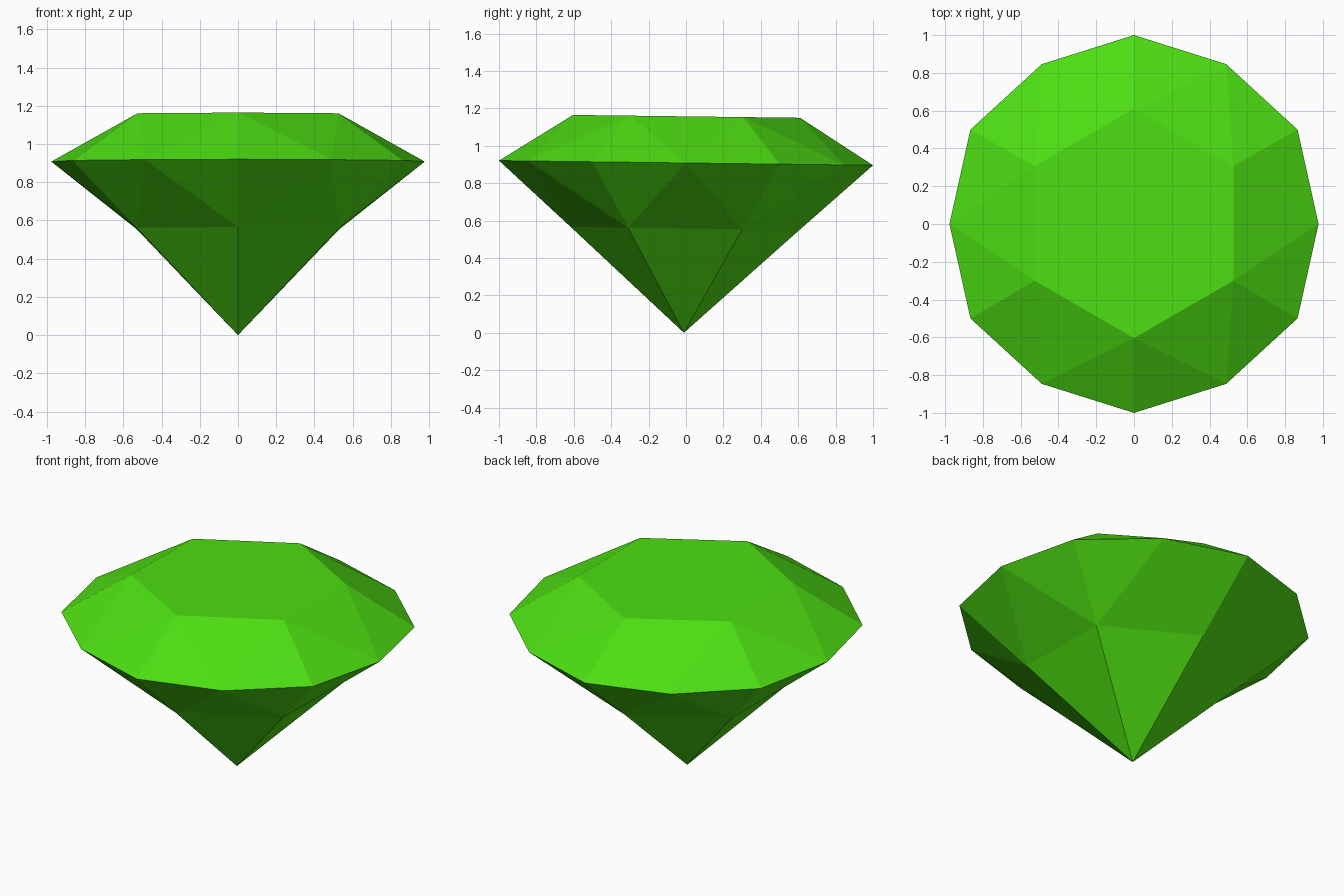
import bpy
import bmesh
from math import cos, sin, radians
from mathutils import Matrix

cube = bpy.data.objects.get("Cube")
if cube:
    bpy.data.objects.remove(cube, do_unlink=True)

# Gem colour
green = bpy.data.materials.new("gem_green")
green.use_nodes = True
colour = (0.074, 0.73, 0.006, 1)
green.diffuse_color = colour
green.node_tree.nodes["Principled BSDF"].inputs["Base Color"].default_value = colour

GIRDLE_Z = 0.908
TILT = 0.0125
bm = bmesh.new()


def ring(angles, radii, z):
    """Ring of vertices; the radii alternate around it."""
    return [bm.verts.new((radii[i % len(radii)] * cos(radians(a)),
                          radii[i % len(radii)] * sin(radians(a)), z))
            for i, a in enumerate(angles)]


def facet_band(hexagon, girdle):
    """Triangular facets between a six-sided ring and the girdle."""
    for i in range(6):
        corner, following = hexagon[i], hexagon[(i + 1) % 6]
        before, beside, after = (girdle[(2 * i + k) % 12] for k in range(3))
        bm.faces.new((corner, before, beside))
        bm.faces.new((corner, beside, after))
        bm.faces.new((corner, after, following))


# Rings: flat table, wide girdle, lower break and bottom point
hex_angles = range(30, 390, 60)
table = ring(hex_angles, [0.607], 1.157)
girdle = ring(range(0, 360, 30), [0.977, 1.0], GIRDLE_Z)
lower = ring(hex_angles, [0.612], 0.558)
point = bm.verts.new((0, 0, 0))

# Table, crown, upper pavilion and pavilion tip
bm.faces.new(table)
facet_band(table, girdle)
facet_band(lower, girdle)
for i in range(6):
    bm.faces.new((lower[i], point, lower[(i + 1) % 6]))

# Slight lean to the back, centred on the girdle
lean = Matrix.Translation((0, -GIRDLE_Z * TILT, 0)) @ Matrix.Rotation(-TILT, 4, "X")
bmesh.ops.transform(bm, matrix=lean, verts=bm.verts)
bmesh.ops.recalc_face_normals(bm, faces=bm.faces)

mesh = bpy.data.meshes.new("gem")
bm.to_mesh(mesh)
bm.free()
mesh.materials.append(green)
bpy.context.collection.objects.link(bpy.data.objects.new("gem", mesh))
